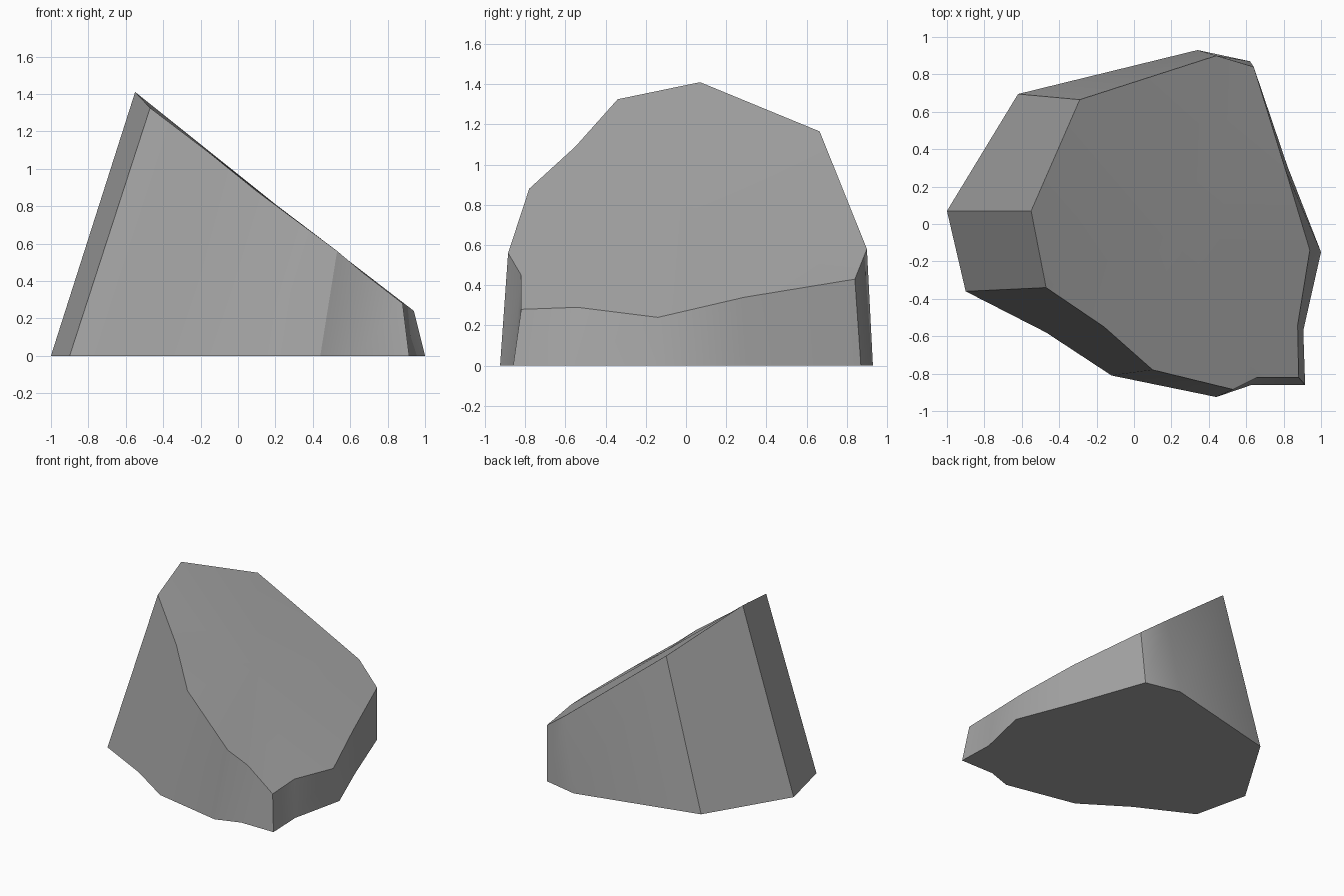
import bpy, bmesh, math

cube = bpy.data.objects.get("Cube")
if cube:
    bpy.data.objects.remove(cube, do_unlink=True)

# Stone colour
stone = bpy.data.materials.new("stone_grey")
stone.use_nodes = True
grey = (0.38, 0.38, 0.38, 1)
stone.diffuse_color = grey
stone.node_tree.nodes["Principled BSDF"].inputs["Base Color"].default_value = grey

# Ground outline and slanted rim, both counter-clockwise from the left-hand peak
base = [(-1, .07), (-.9, -.36), (-.47, -.58), (-.12, -.81), (.44, -.925),
        (.63, -.86), (.915, -.86), (.905, -.57), (1, -.15), (.82, .31),
        (.62, .87), (.34, .93), (-.62, .695)]
rim = [(-.55, .07, 1.41), (-.47, -.34, 1.325), (-.16, -.55, 1.09),
       (.1, -.78, .88), (.53, -.885, .56), (.66, -.82, .45),
       (.88, -.82, .28), (.875, -.54, .29), (.94, -.14, .24),
       (.81, .29, .34), (.64, .84, .43), (.44, .9, .58), (-.29, .665, 1.165)]

bm = bmesh.new()
low = [bm.verts.new((x, y, 0)) for x, y in base]
high = [bm.verts.new(p) for p in rim]
middle = bm.verts.new((.2, -.05, .81))

# Underside, walls, and the sloping top as a fan
bm.faces.new(low[::-1])
for i in range(len(low)):
    j = (i + 1) % len(low)
    bm.faces.new((low[i], low[j], high[j], high[i]))
    bm.faces.new((high[i], high[j], middle))
bmesh.ops.recalc_face_normals(bm, faces=bm.faces)

mesh = bpy.data.meshes.new("rock")
bm.to_mesh(mesh)
bm.free()
mesh.materials.append(stone)
rock = bpy.data.objects.new("rock", mesh)
bpy.context.collection.objects.link(rock)

# Soft walls with crisp corners
bpy.ops.object.select_all(action='DESELECT')
rock.select_set(True)
bpy.context.view_layer.objects.active = rock
bpy.ops.object.shade_smooth_by_angle(angle=math.radians(30))
